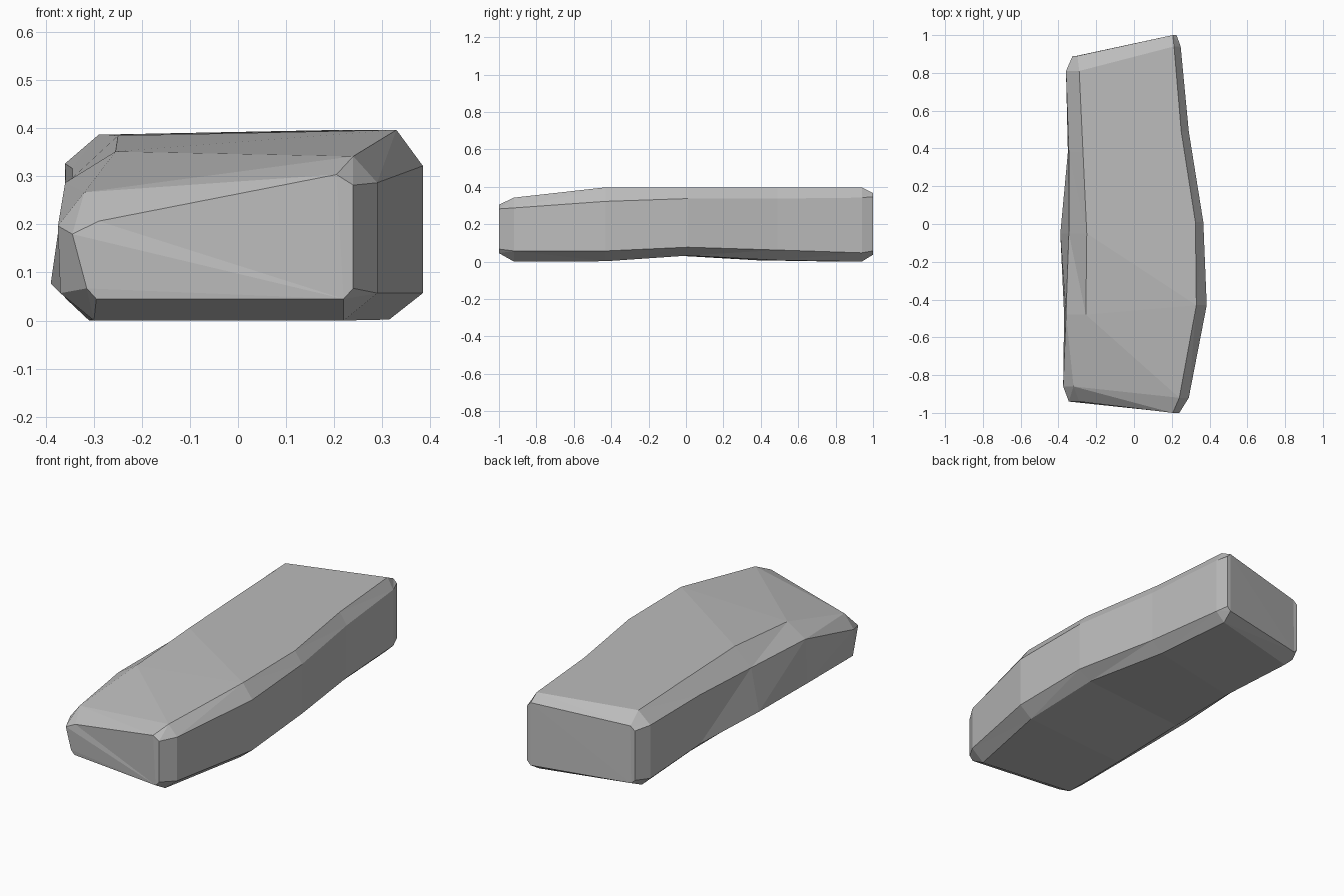
import bpy
import bmesh

default_cube = bpy.data.objects.get("Cube")
if default_cube:
    bpy.data.objects.remove(default_cube, do_unlink=True)

# One flat stone colour
stone_grey = bpy.data.materials.new("stone grey")
colour = (0.5, 0.5, 0.5, 1.0)
stone_grey.use_nodes = True
stone_grey.diffuse_color = colour
stone_grey.node_tree.nodes["Principled BSDF"].inputs["Base Color"].default_value = colour

# Cross-sections from front to back, each a chamfered four-sided outline:
# y left, y right | x left low, left high, right, top left, top right |
# z bottom, low edge, left edge, right edge, top left, top right | bottom inset
SECTIONS = [
    (-.94, -1, -.315, -.345, .24, -.29, .205, .048, .07, .183, .285, .21, .307, .02),
    (-.86, -.92, -.37, -.375, .29, -.32, .24, .003, .06, .2, .29, .27, .345, .07),
    (-.48, -.43, -.37, -.36, .385, -.255, .33, .005, .06, .29, .325, .355, .4, .07),
    (-.05, .01, -.39, -.345, .367, -.25, .325, .035, .08, .3, .34, .388, .4, .07),
    (.38, .49, -.35, -.345, .29, -.27, .25, .01, .065, .32, .34, .39, .4, .06),
    (.81, .94, -.36, -.36, .247, -.29, .212, .003, .05, .33, .345, .39, .4, .05),
    (.89, 1, -.325, -.325, .225, -.3, .205, .04, .06, .32, .35, .34, .37, .02),
]


def section_ring(bm, section):
    """Add the eight corners of one chamfered cross-section."""
    (y_left, y_right, left_low, left_high, right, top_left, top_right,
     z_bottom, z_low, z_left, z_right, z_top_left, z_top_right, inset) = section
    corners = [
        (left_low + inset, y_left, z_bottom),
        (right - inset, y_right, z_bottom),
        (right, y_right, z_low),
        (right, y_right, z_right),
        (top_right, y_right, z_top_right),
        (top_left, y_left, z_top_left),
        (left_high, y_left, z_left),
        (left_low, y_left, z_low),
    ]
    return [bm.verts.new(corner) for corner in corners]


def loft(bm, rings):
    """Skin neighbouring rings and close both ends."""
    for ring, following in zip(rings, rings[1:]):
        for i in range(len(ring)):
            j = (i + 1) % len(ring)
            bm.faces.new((ring[i], ring[j], following[j], following[i]))
    bm.faces.new(rings[0])
    bm.faces.new(rings[-1])


# Bent stone block with flat, faceted faces
bm = bmesh.new()
loft(bm, [section_ring(bm, section) for section in SECTIONS])
bmesh.ops.triangulate(bm, faces=bm.faces[:])
bmesh.ops.recalc_face_normals(bm, faces=bm.faces[:])

# Rest the block on the ground
lowest = min(vert.co.z for vert in bm.verts)
bmesh.ops.translate(bm, verts=bm.verts[:], vec=(0, 0, -lowest))

mesh = bpy.data.meshes.new("stone_block")
bm.to_mesh(mesh)
bm.free()
mesh.materials.append(stone_grey)
stone_block = bpy.data.objects.new("stone_block", mesh)
bpy.context.collection.objects.link(stone_block)
